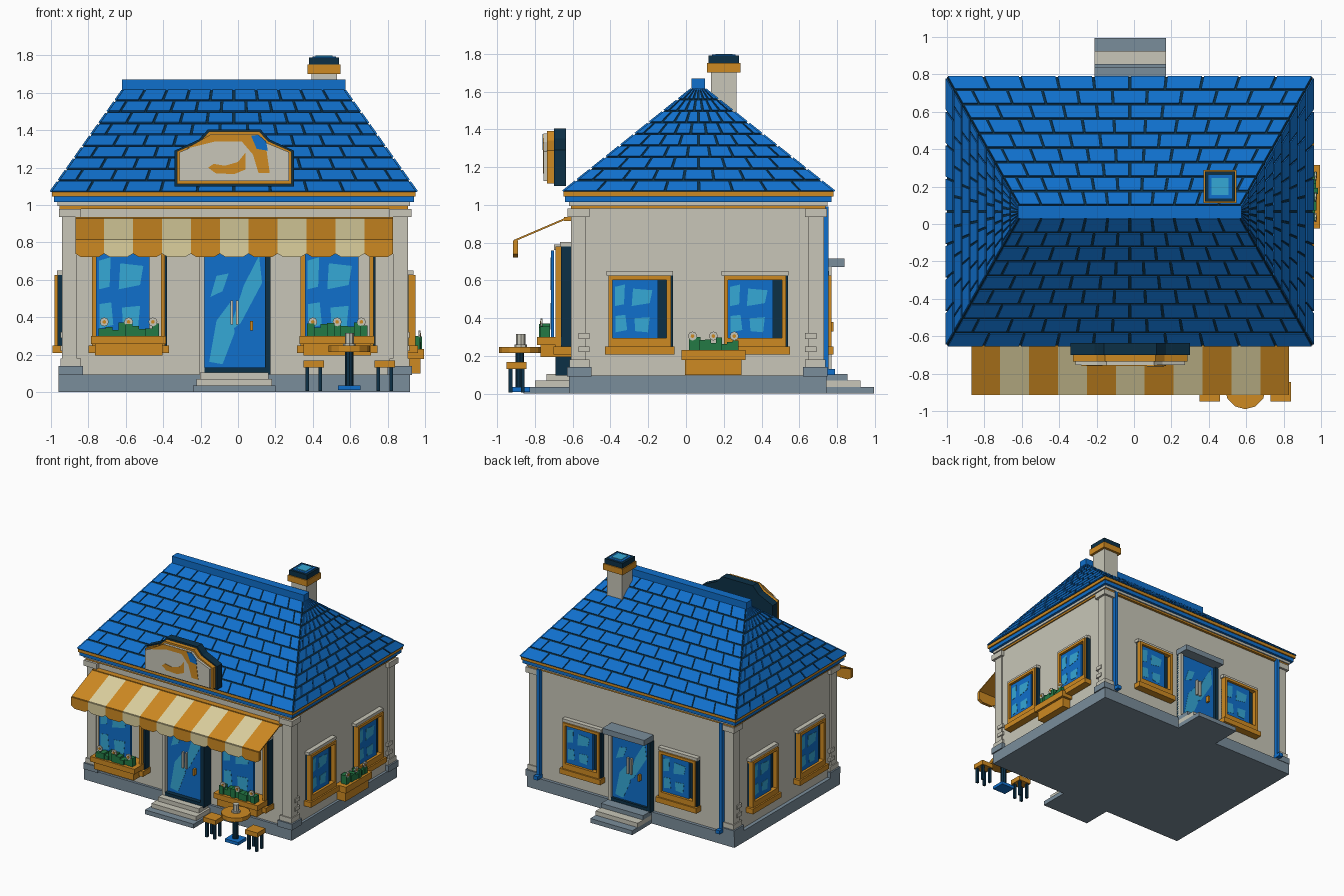
import bpy, bmesh, math, random
from mathutils import Matrix, Vector

random.seed(4)
cube = bpy.data.objects.get("Cube")
if cube:
    bpy.data.objects.remove(cube, do_unlink=True)


def material(name, hexcode):
    rgb = [int(hexcode[i:i + 2], 16) / 255 for i in (0, 2, 4)]
    colour = [((c + .055) / 1.055) ** 2.4 for c in rgb] + [1]
    mat = bpy.data.materials.new(name)
    mat.use_nodes = True
    mat.diffuse_color = colour
    mat.node_tree.nodes["Principled BSDF"].inputs["Base Color"].default_value = colour
    return mat


ivory = material("ivory plaster", "c8c6b8")
stone = material("grey stone", "7a8d9b")
blue = material("bright blue", "1070cc")
navy = material("dark navy", "0c3046")
sky = material("sky reflection", "35a8d6")
gold = material("golden wood", "ce8a22")
cream = material("cream canvas", "dcd09e")
green = material("leaf green", "237a45")


def finish(name, bm, mat):
    bmesh.ops.recalc_face_normals(bm, faces=bm.faces)
    mesh = bpy.data.meshes.new(name)
    bm.to_mesh(mesh)
    bm.free()
    mesh.materials.append(mat)
    obj = bpy.data.objects.new(name, mesh)
    bpy.context.collection.objects.link(obj)
    return obj


def add_prism(bm, points, near, far, frame):
    # profile in the wall plane, extruded outward from the wall
    a = [bm.verts.new(frame @ Vector((u, -near, z))) for u, z in points]
    b = [bm.verts.new(frame @ Vector((u, -far, z))) for u, z in points]
    bm.faces.new(a)
    bm.faces.new(b[::-1])
    for i in range(len(a)):
        j = i - 1
        bm.faces.new((a[j], a[i], b[i], b[j]))


def prism(name, points, near, far, mat, frame):
    bm = bmesh.new()
    add_prism(bm, points, near, far, frame)
    return finish(name, bm, mat)


def rect(u0, u1, z0, z1):
    return [(u0, z0), (u1, z0), (u1, z1), (u0, z1)]


def panel(name, u0, u1, z0, z1, near, far, mat, frame):
    return prism(name, rect(u0, u1, z0, z1), near, far, mat, frame)


def block(name, x0, x1, y0, y1, z0, z1, mat):
    return panel(name, x0, x1, z0, z1, -y0, -y1, mat, Matrix())


def drum(name, x, y, z0, z1, radius, mat, sides=12):
    bm = bmesh.new()
    bmesh.ops.create_cone(bm, cap_ends=True, segments=sides, radius1=radius, radius2=radius,
                          depth=z1 - z0, matrix=Matrix.Translation((x, y, (z0 + z1) / 2)))
    return finish(name, bm, mat)


def wall_frame(x, y, degrees):
    return Matrix.Translation((x, y, 0)) @ Matrix.Rotation(math.radians(degrees), 4, "Z")


front = wall_frame(-.02, -.6, 0)
right = wall_frame(.9, .06, 90)
back = wall_frame(-.02, .72, 180)
left = wall_frame(-.93, .06, -90)
section = wall_frame(0, 0, 90)

# Foundation, walls and eave bands
block("foundation", -.96, .92, -.62, .745, 0, .095, stone)
block("walls", -.93, .9, -.6, .72, .09, 1, ivory)
for name, inset, z0, z1, mat in (("eave_trim", 0, 1.045, 1.07, gold), ("gutter", .01, 1.015, 1.045, blue),
                                 ("cornice", .03, .995, 1.015, ivory), ("cornice_trim", .04, .98, .995, gold)):
    block(name, -.995 + inset, .95 - inset, -.65 + inset, .78 - inset, z0, z1, mat)

# Corner pilasters with bases, capitals and small side blocks
for cx, sx in ((-.93, 1), (.9, -1)):
    for cy, sy in ((-.6, 1), (.72, -1)):
        for name, out, size, z0, z1, mat in (("pilaster", .01, .07, .09, .95, ivory),
                                             ("pilaster_foot", .03, .1, .09, .14, stone),
                                             ("pilaster_collar", .018, .09, .14, .18, ivory),
                                             ("capital", .028, .09, .935, .98, ivory)):
            block(name, cx - sx * out, cx + sx * size, cy - sy * out, cy + sy * size, z0, z1, mat)
        for z in (.22, .29):
            block("corner_block", cx - sx * .018, cx, cy + sy * .03, cy + sy * .09, z, z + .03, ivory)

# Hipped roof with staggered tiles that narrow toward the ridge
eave = [Vector((x, y, 1.07)) for x, y in ((-1, -.65), (.955, -.65), (.955, .785), (-1, .785))]
peak = [Vector((x, y, 1.62)) for x, y in ((-.61, .04), (.565, .04), (.565, .09), (-.61, .09))]
bm = bmesh.new()
bmesh.ops.convex_hull(bm, input=[bm.verts.new(v) for v in eave + peak])
finish("roof_underlay", bm, navy)

bm = bmesh.new()
ROWS = 9
for side in range(4):
    a, b, c, d = eave[side], eave[(side + 1) % 4], peak[(side + 1) % 4], peak[side]
    normal = (b - a).cross(d - a).normalized()
    count = (10, 8)[side % 2]
    for row in range(ROWS):
        v0, v1 = row / ROWS, (row + .86) / ROWS
        edges = [0] + [(i + (.5 if row % 2 else 1)) / count for i in range(count)]
        edges = [e for e in edges if e < .999] + [1]
        for e0, e1 in zip(edges, edges[1:]):
            gap = .006 / ((b - a).length * (1 - v0) + (c - d).length * v0)
            gap = min(gap, (e1 - e0) / 5)
            quad = [a.lerp(b, u).lerp(d.lerp(c, u), v)
                    for u, v in ((e0 + gap, v0), (e1 - gap, v0), (e1 - gap, v1), (e0 + gap, v1))]
            low = [bm.verts.new(p) for p in quad]
            top = [bm.verts.new(p + normal * .008) for p in quad]
            bm.faces.new(top)
            for i in range(4):
                bm.faces.new((low[i - 1], low[i], top[i], top[i - 1]))
finish("roof_tiles", bm, blue)
block("ridge_cap", -.62, .575, .03, .1, 1.6, 1.67, blue)

# Chimney
for name, half, z0, z1, mat in (("chimney_shaft", .068, 1.2, 1.71, ivory), ("chimney_band", .088, 1.7, 1.75, gold),
                                ("chimney_cap", .08, 1.75, 1.79, navy), ("chimney_rim", .063, 1.79, 1.795, blue),
                                ("chimney_top", .045, 1.795, 1.8, sky)):
    block(name, .46 - half, .46 + half, .2 - half, .2 + half, z0, z1, mat)


# Glass with slanted reflections
PANES = ([(.05, .55), (.25, .58), (.27, .92), (.05, .88)], [(.42, .55), (.82, .6), (.88, .82), (.45, .85)],
         [(.06, .1), (.32, .14), (.28, .4), (.06, .38)], [(.5, .12), (.78, .1), (.82, .36), (.48, .34)])
STREAKS = ([(.08, .05), (.3, .03), (.5, .3), (.42, .55), (.2, .4)],
           [(.4, .3), (.6, .38), (.95, .72), (.9, .95), (.65, .7)], [(.1, .6), (.3, .65), (.4, .8), (.2, .78)])


def glass(name, u0, u1, z0, z1, depth, frame, shapes):
    panel(name, u0, u1, z0, z1, depth - .015, depth, blue, frame)
    for shape in shapes:
        points = [(u0 + s * (u1 - u0), z0 + t * (z1 - z0)) for s, t in shape]
        prism(name + "_reflection", points, depth, depth + .002, sky, frame)


def window(u, half, z0, z1, depth, glass_depth, backing, frame):
    l, r, bar = u - half, u + half, .022
    panel("window_backing", l, r, z0, z1, 0, .012, backing, frame)
    panel("window_reveal", r - .004, r + .01, z0, z1, 0, depth * .7, navy, frame)
    for name, a, b, c, d in (("left", l, l + bar, z0, z1), ("right", r - bar, r, z0, z1),
                             ("top", l, r, z1 - bar, z1), ("bottom", l, r, z0, z0 + bar * 2)):
        panel("window_frame_" + name, a, b, c, d, 0, depth, gold, frame)
    glass("window_glass", l + bar, r - half * .42, z0 + bar * 2, z1 - bar, glass_depth, frame, PANES)
    panel("window_cap", l - .012, r + .012, z1, z1 + .024, 0, depth * .75, ivory, frame)
    panel("window_sill", l - .02, r + .02, z0 - .042, z0, 0, depth + .012, gold, frame)


# Flower planters
def planter(u, half, z0, z1, depth, near, frame):
    lip = z1 - (z1 - z0) * .4
    panel("planter_body", u - half + .02, u + half - .02, z0, lip, 0, depth - .02, gold, frame)
    panel("planter_lip", u - half, u + half, lip, z1, 0, depth, gold, frame)
    step = (half * 2 - .08) / 9
    for i in range(9):
        a = u - half + .04 + i * step
        panel("foliage", a, a + step * 1.1, z1 - .01, z1 + random.uniform(.03, .075),
              near, depth - random.uniform(.01, .03), green, frame)
    for k in (-.65, 0, .65):
        fu, fz = u + k * half, z1 + .075
        for name, radius, out, mat in (("petals", .024, .01, ivory), ("flower_centre", .01, .014, gold)):
            ring = [(fu + radius * math.cos(t * math.tau / 8), fz + radius * math.sin(t * math.tau / 8))
                    for t in range(8)]
            prism(name, ring, depth - .03, depth - .03 + out, mat, frame)


for u in (-.565, .55):
    window(u, .195, .25, .78, .09, .115, ivory, front)
    planter(u, .2, .195, .3, .19, .12, front)
for frame, offset in ((right, .305), (left, .305), (back, .435)):
    for u in (-offset, offset):
        window(u, .165, .25, .625, .05, .03, navy, frame)
planter(.085, .17, .1, .23, .095, .02, right)

# Front and back doors
for name, frame, top, deep in (("front_door", front, .76, .09), ("back_door", back, .67, .05)):
    panel(name + "_surround", -.185, .195, .095, top, 0, .02, navy, frame)
    panel(name + "_left_jamb", -.185, -.16, .095, top, 0, deep, ivory, frame)
    panel(name + "_right_jamb", .165, .195, .095, top, 0, deep, navy, frame)
    glass(name + "_glass", -.16, .165, .13, top, deep * .6, frame, STREAKS)
    panel(name + "_threshold", -.16, .165, .1, .13, 0, deep, navy, frame)
    for u in (-.02, .01):
        panel(name + "_pull", u, u + .014, .36, .49, deep * .6, deep * .6 + .02, ivory, frame)
    panel(name + "_handle", .085, .1, .33, .38, deep * .6, deep * .6 + .03, gold, frame)
panel("front_door_cap", -.2, .21, .76, .79, 0, .1, ivory, front)
panel("back_door_canopy", -.19, .19, .67, .715, 0, .12, stone, back)

# Entrance steps
for i, mat in enumerate((stone, ivory, ivory)):
    z = i * .035
    panel("front_step", -.22 + i * .018, .22 - i * .018, z, z + .035, 0, .26 - i * .06, mat, front)
    panel("back_step", -.19, .19, z, z + .035, 0, .275 - i * .07, (stone, ivory, stone)[i], back)

# Rear downpipes
for x in (-.84, .81):
    block("downpipe", x - .014, x + .014, .725, .755, .1, .99, blue)
    block("downpipe_outlet", x - .018, x + .018, .725, .79, .1, .13, blue)

# Striped awning with scalloped valance
STRIPE = 1.7 / 11
for i in range(11):
    x0, mat = -.87 + i * STRIPE, (gold, cream)[i % 2]
    x1 = x0 + STRIPE
    prism("awning_stripe", [(-.63, .935), (-.91, .815), (-.91, .805), (-.63, .925)], x0, x1, mat, section)
    prism("awning_valance", [(x0, .81), (x0, .74), (x0 + .03, .722), (x1 - .03, .722), (x1, .74), (x1, .81)],
          .89, .915, mat, Matrix())
block("awning_rail", -.87, .83, -.645, -.6, .915, .935, gold)

# Shop sign with layered panels and a crescent pastry
half_outline = [(.32, 1.1), (.32, 1.29), (.19, 1.35), (.14, 1.405)]
outline = half_outline + [(-u, z) for u, z in reversed(half_outline)]


def sign_shape(border):
    return [(u * (1 - border / .32), 1.25 + (z - 1.25) * (1 - border / .155)) for u, z in outline]


prism("sign_back", sign_shape(0), .035, .1, navy, front)
prism("sign_border", sign_shape(.013), .1, .135, gold, front)
prism("sign_face", sign_shape(.028), .135, .155, ivory, front)
prism("sign_ribbon", [(-.26, 1.3), (-.13, 1.375), (.13, 1.375), (.17, 1.31), (.19, 1.17), (.13, 1.17),
                      (.1, 1.27), (.04, 1.34), (-.1, 1.34)], .155, .158, gold, front)
prism("sign_corner", [(.09, 1.37), (.12, 1.3), (.18, 1.29), (.17, 1.34), (.13, 1.375)], .158, .161, blue, front)
prism("sign_pastry", [(-.14, 1.2), (-.1, 1.17), (.0, 1.165), (.06, 1.19), (.06, 1.28), (.02, 1.23),
                      (-.05, 1.21), (-.11, 1.22)], .155, .158, gold, front)

# Terrace table, cup and stools
drum("table_top", .595, -.88, .215, .248, .11, gold)
drum("table_stem", .595, -.88, .03, .215, .022, navy, 8)
block("table_foot", .535, .655, -.935, -.825, .01, .035, blue)
drum("cup", .595, -.875, .26, .315, .024, ivory, 8)
drum("saucer", .595, -.875, .248, .26, .034, ivory, 8)
for x in (.405, .785):
    block("stool_seat", x - .055, x + .055, -.95, -.845, .13, .168, gold)
    for dx in (-.035, .035):
        for y in (-.93, -.865):
            block("stool_leg", x + dx - .01, x + dx + .01, y - .01, y + .01, .005, .13, navy)
